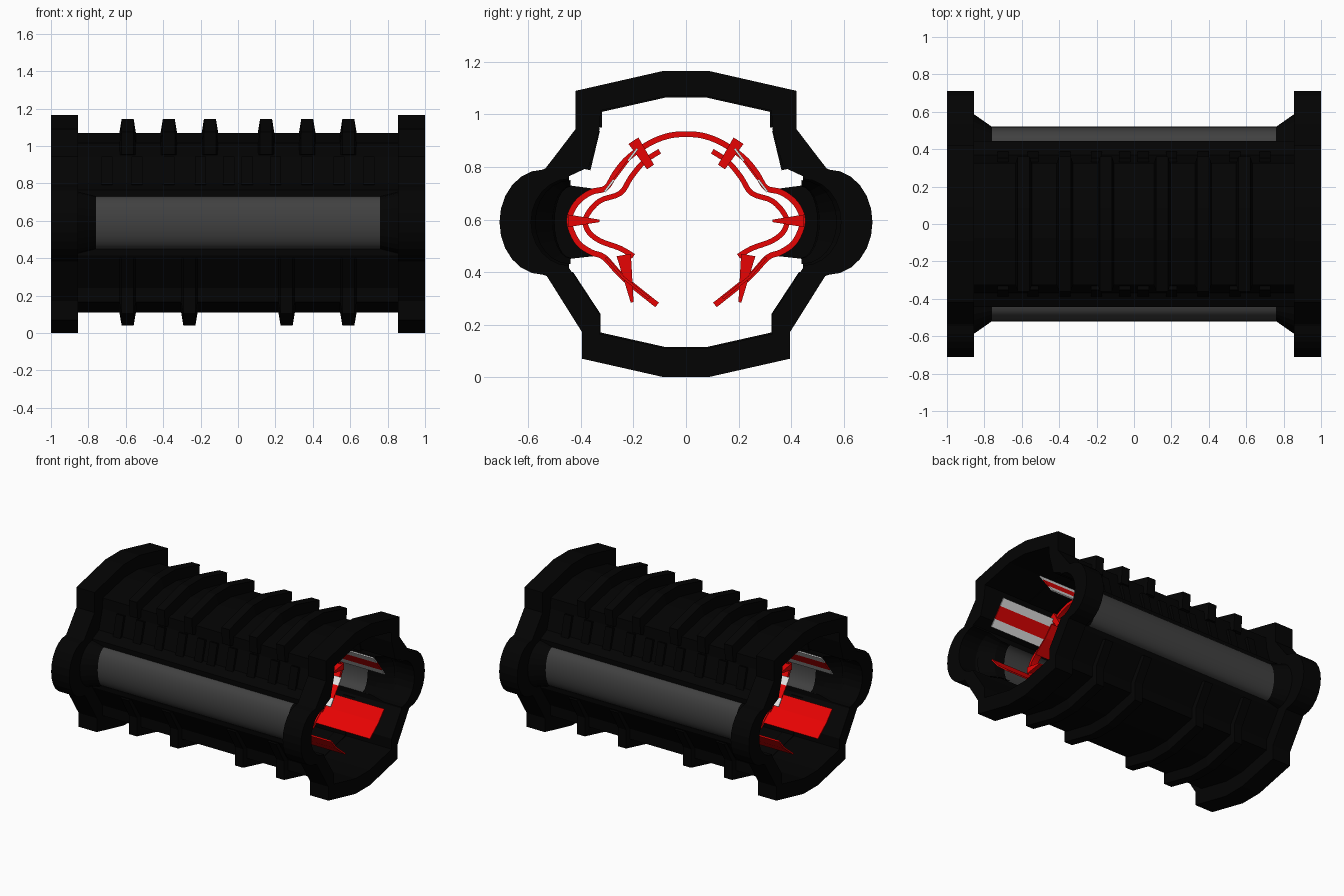
import bpy, bmesh, math
from mathutils import Vector

cube = bpy.data.objects.get("Cube")
if cube:
    bpy.data.objects.remove(cube, do_unlink=True)


def material(name, r, g, b):
    m = bpy.data.materials.new(name)
    m.use_nodes = True
    m.diffuse_color = (r, g, b, 1)
    bsdf = next(n for n in m.node_tree.nodes if n.type == 'BSDF_PRINCIPLED')
    bsdf.inputs["Base Color"].default_value = (r, g, b, 1)
    bsdf.inputs["Roughness"].default_value = 0.7
    return m


BLACK = material("black", 0.001, 0.001, 0.001)
GREY = material("window_grey", 0.052, 0.052, 0.052)
RED = material("red", 0.8, 0.001, 0.001)
WHITE = material("white", 0.8, 0.8, 0.8)


def skin(name, rows, mats, wrap_rows=True, wrap_cols=False, caps=False, rule=None):
    """Skin a grid of points; rule picks faces for the second, smooth material."""
    bm = bmesh.new()
    grid = [[bm.verts.new(p) for p in row] for row in rows]
    nr, nc = len(grid), len(grid[0])
    for i in range(nr if wrap_rows else nr - 1):
        for j in range(nc if wrap_cols else nc - 1):
            a, b = grid[i], grid[(i + 1) % nr]
            k = (j + 1) % nc
            f = bm.faces.new((a[j], a[k], b[k], b[j]))
            if rule and rule(f.calc_center_median()):
                f.material_index = 1
                f.smooth = True
    if caps:
        bm.faces.new([row[0] for row in grid])
        bm.faces.new([row[-1] for row in grid])
    bmesh.ops.recalc_face_normals(bm, faces=bm.faces)
    mesh = bpy.data.meshes.new(name)
    bm.to_mesh(mesh)
    bm.free()
    for m in mats:
        mesh.materials.append(m)
    ob = bpy.data.objects.new(name, mesh)
    bpy.context.collection.objects.link(ob)
    return ob


def at(x, path):
    return [(x, y, z) for y, z in path]


def flip(path):
    return [(-y, z) for y, z in path]


def around(half):
    return half + flip(half)[::-1]


def smooth(path, n=4):
    """Catmull-Rom curve through the points."""
    p = [Vector(q) for q in path]
    p = [p[0]] + p + [p[-1]]
    out = []
    for a, b, c, d in zip(p, p[1:], p[2:], p[3:]):
        for i in range(n):
            t = i / n
            out.append(tuple(b + (c - a) * t / 2 + (a - 2.5 * b + 2 * c - d / 2) * t * t
                             + (1.5 * (b - c) + (d - a) / 2) * t ** 3))
    return out + [tuple(p[-1])]


def strap(name, path, thick, x0, x1, mat, taper=1.0):
    """Band following a path in the cross-section, between two x positions."""
    pts = [Vector(p) for p in path]
    inner, outer = [], []
    for i, p in enumerate(pts):
        d = (pts[min(i + 1, len(pts) - 1)] - pts[max(i - 1, 0)]).normalized()
        scale = 1 + (taper - 1) * i / (len(pts) - 1)
        n = Vector((-d.y, d.x)) * thick * scale / 2
        inner.append(tuple(p - n))
        outer.append(tuple(p + n))
    return skin(name, [at(x0, inner), at(x0, outer), at(x1, outer), at(x1, inner)],
                [mat], caps=True)


def bulge(y, depth, height, n=12):
    angles = [math.pi * (0.5 - i / n) for i in range(n + 1)]
    return [(y + depth * math.cos(t), 0.59 + height * math.sin(t)) for t in angles]


# Cross-sections, positive y half, top to bottom
UPPER = [(0.075, 1.07), (0.325, 1.015), (0.33, 0.94), (0.37, 0.80), (0.445, 0.765)]
LOWER = [(0.445, 0.415), (0.33, 0.24), (0.33, 0.165), (0.08, 0.11)]
window_arc = bulge(0.445, 0.075, 0.14)
wall = around(UPPER + window_arc + LOWER)
flared = around(UPPER + bulge(0.445, 0.145, 0.165) + LOWER)
rim = around([(0.09, 1.165), (0.42, 1.09), (0.42, 0.945), (0.50, 0.84), (0.535, 0.795)]
             + bulge(0.545, 0.165, 0.2)
             + [(0.53, 0.385), (0.395, 0.17), (0.395, 0.07), (0.085, 0.0)])


# Hull with long rounded side windows
def is_window(c):
    return abs(c.x) < 0.7 and abs(c.y) > 0.447 and 0.45 < c.z < 0.73


skin("hull", [at(-0.86, flared), at(-0.76, wall), at(0.76, wall), at(0.86, flared)],
     [BLACK, GREY], wrap_rows=False, wrap_cols=True, rule=is_window)

# End collars
for side, label in ((-1, "right"), (1, "left")):
    skin(label + "_collar",
         [at(side * 0.855, rim), at(side, rim), at(side, flared), at(side * 0.855, flared)],
         [BLACK], wrap_cols=True)


# Raised ribs over the roof and under the floor
def rib(name, x, base, tip):
    base, tip = flip(base) + base[::-1], flip(tip) + tip[::-1]
    skin(name, [at(x - 0.045, base), at(x - 0.032, tip), at(x + 0.032, tip), at(x + 0.045, base)],
         [BLACK], caps=True)


for x in (-0.59, -0.37, -0.15, 0.15, 0.37, 0.59):
    rib("roof_rib", x, [(0.32, 0.95), (0.32, 1.01), (0.075, 1.065)],
        [(0.35, 0.955), (0.36, 1.075), (0.085, 1.145)])
for x in (-0.59, -0.26, 0.26, 0.59):
    rib("floor_rib", x, [(0.43, 0.40), (0.325, 0.24), (0.325, 0.17), (0.08, 0.115)],
        [(0.455, 0.40), (0.36, 0.24), (0.36, 0.105), (0.085, 0.04)])

# Small slats above the windows
for x in (0.05, 0.2, 0.37, 0.54, 0.7):
    for sx in (-1, 1):
        for mirror in (list, flip):
            strap("side_slat", mirror([(0.34, 0.94), (0.376, 0.79)]), 0.025,
                  sx * x - 0.03, sx * x + 0.03, BLACK)

# Inner arches, clips and bulkheads
arch = [(0, 0.925), (0.06, 0.92), (0.12, 0.90), (0.18, 0.865), (0.23, 0.825), (0.27, 0.775),
        (0.305, 0.72), (0.36, 0.705), (0.41, 0.67), (0.44, 0.62), (0.44, 0.57), (0.41, 0.51),
        (0.36, 0.475), (0.31, 0.455), (0.24, 0.38), (0.11, 0.275)]
inner_band = smooth([(0.10, 0.86), (0.16, 0.82), (0.21, 0.76), (0.25, 0.70), (0.33, 0.67),
                     (0.38, 0.61), (0.375, 0.56), (0.33, 0.52), (0.25, 0.49), (0.20, 0.46)])
full_arch = smooth(flip(arch)[:0:-1] + arch)
loop = smooth(arch[6:14], 2)[1:-1]
clips = {"upper_clip": ([(0.20, 0.90), (0.135, 0.80)], 0.045, 0.7),
         "side_clip": ([(0.45, 0.595), (0.33, 0.595)], 0.048, 0.2),
         "lower_clip": ([(0.237, 0.465), (0.205, 0.285)], 0.055, 0.2)}
for sx in (-1, 1):
    x = sx * 0.5
    strap("arch", full_arch, 0.022, x - 0.025, x + 0.025, RED)
    for mirror in (list, flip):
        strap("inner_band", mirror(inner_band), 0.02, sx * 0.2 - 0.02, sx * 0.2 + 0.02, RED)
        for name, (path, thick, taper) in clips.items():
            strap(name, mirror(path), thick, x - 0.035, x + 0.035, RED, taper)
        # Bulkhead filling the side bulge behind each arch
        skin("bulkhead", [at(x - sx * 0.03, mirror(loop)), at(x - sx * 0.03, mirror(window_arc))],
             [BLACK], wrap_rows=False)
        # Funnel lining the window end
        skin("window_liner", [at(sx * 0.855, mirror(bulge(0.44, 0.135, 0.16))),
                              at(sx * 0.765, mirror(bulge(0.44, 0.068, 0.137))),
                              at(sx * 0.69, mirror(bulge(0.44, 0.06, 0.135)))],
             [BLACK], wrap_rows=False)

# Long inner panels: red lower wings and white-red-white upper strips
a, b = Vector((0.185, 0.87)), Vector((0.31, 0.705))
for mirror in (list, flip):
    strap("lower_panel", mirror([(0.305, 0.455), (0.24, 0.38), (0.14, 0.30)]), 0.01,
          -0.96, 0.96, RED)
    for name, s, e, mat in (("light_strip", 0, 0.28, WHITE), ("red_strip", 0.28, 0.72, RED),
                            ("light_strip", 0.72, 1, WHITE)):
        path = [tuple(a.lerp(b, s)), tuple(a.lerp(b, e))]
        strap(name, mirror(path), 0.008, -0.96, 0.96, mat)
